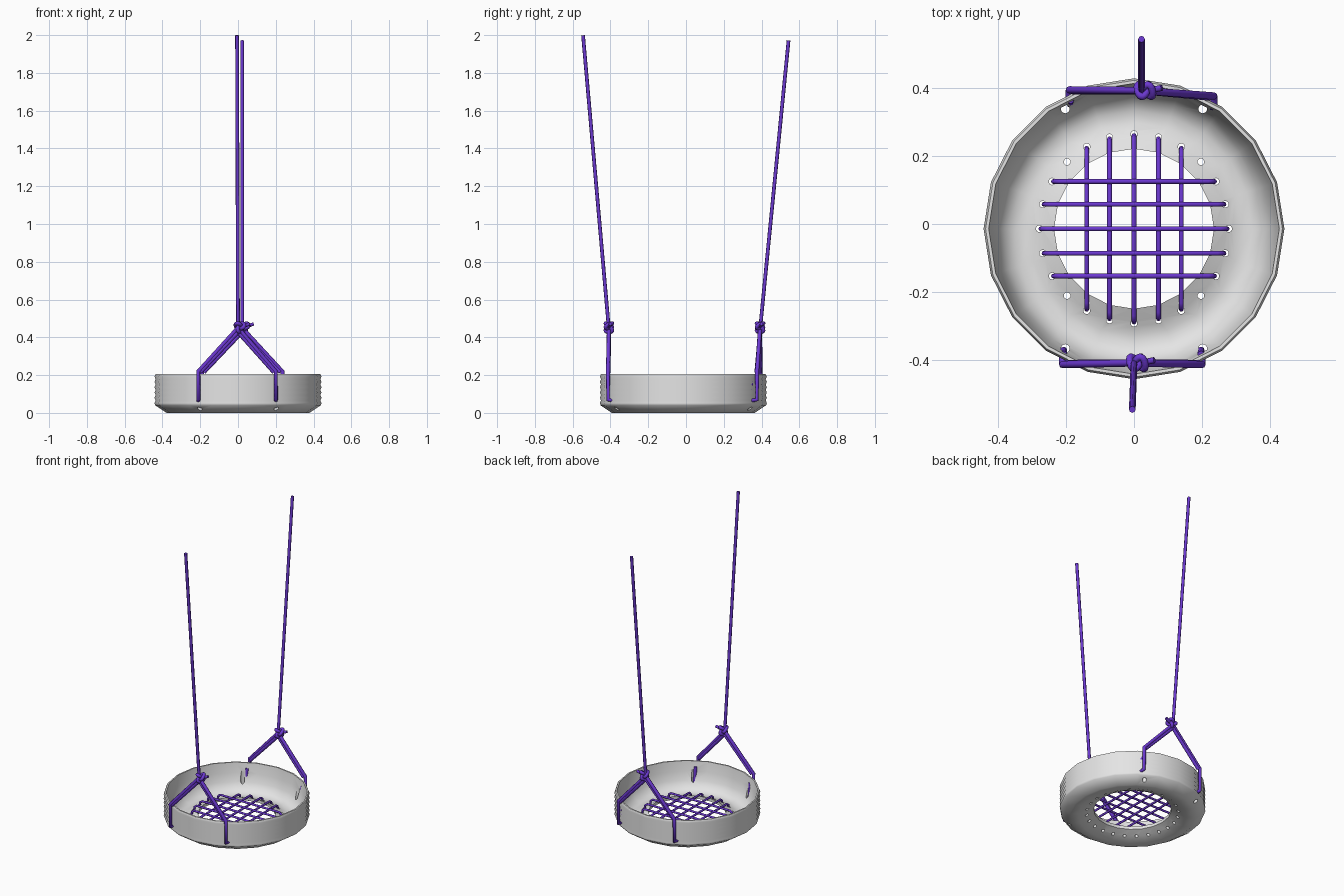
import bpy, bmesh, math
from mathutils import Vector

if "Cube" in bpy.data.objects:
    bpy.data.objects.remove(bpy.data.objects["Cube"], do_unlink=True)

CY = -0.014          # centre of the tyre in y
SIDES = 20
HOLE_RING = 0.278    # radius of the ring of net holes


def material(name, colour):
    m = bpy.data.materials.new(name)
    m.use_nodes = True
    m.diffuse_color = (*colour, 1)
    bsdf = next(n for n in m.node_tree.nodes if n.type == 'BSDF_PRINCIPLED')
    bsdf.inputs["Base Color"].default_value = (*colour, 1)
    bsdf.inputs["Roughness"].default_value = 0.7
    return m


rubber = material("light grey rubber", (0.78, 0.78, 0.78))
purple = material("purple rope", (0.15, 0.04, 0.64))


def mesh_object(name, bm, mat=None):
    me = bpy.data.meshes.new(name)
    bm.to_mesh(me)
    bm.free()
    ob = bpy.data.objects.new(name, me)
    bpy.context.collection.objects.link(ob)
    if mat:
        me.materials.append(mat)
    return ob


def rope(name, paths, radius, cyclic=False):
    cu = bpy.data.curves.new(name, 'CURVE')
    cu.dimensions = '3D'
    cu.bevel_depth = radius
    cu.bevel_resolution = 2
    cu.use_fill_caps = True
    for pts in paths:
        sp = cu.splines.new('POLY')
        sp.points.add(len(pts) - 1)
        for p, co in zip(sp.points, pts):
            p.co = (*co, 1)
        sp.use_cyclic_u = cyclic
    cu.materials.append(purple)
    ob = bpy.data.objects.new(name, cu)
    bpy.context.collection.objects.link(ob)
    return ob


# Tyre shell: closed cross-section (radius, height) revolved round z
profile = [(0.235, 0.062), (0.275, 0.043), (0.312, 0.028), (0.347, 0.029),
           (0.38, 0.045), (0.403, 0.085), (0.418, 0.14), (0.427, 0.205),
           (0.436, 0.205), (0.442, 0.192)]
for i in reversed(range(5)):                      # shallow tread grooves
    z = 0.066 + 0.028 * i
    profile += [(0.436, z), (0.442, z - 0.014)]
profile += [(0.438, 0.04), (0.378, 0.0), (0.33, 0.002),
            (0.28, 0.02), (0.235, 0.042)]

bm = bmesh.new()
rings = []
for k in range(SIDES):
    a = math.tau * k / SIDES
    rings.append([bm.verts.new((r * math.cos(a), CY + r * math.sin(a), z))
                  for r, z in profile])
n = len(profile)
for k in range(SIDES):
    a, b = rings[k], rings[(k + 1) % SIDES]
    for j in range(n):
        bm.faces.new((a[j], b[j], b[(j + 1) % n], a[(j + 1) % n]))
bmesh.ops.recalc_face_normals(bm, faces=bm.faces)
tyre = mesh_object("tyre", bm, rubber)

# Holes through the sidewall
drill = bmesh.new()


def add_drill(x, y, r):
    made = bmesh.ops.create_cone(drill, cap_ends=True, segments=10,
                                 radius1=r, radius2=r, depth=0.3)
    bmesh.ops.translate(drill, verts=made["verts"], vec=(x, y, 0))


for k in range(24):
    a = math.tau * k / 24
    add_drill(HOLE_RING * math.cos(a), CY + HOLE_RING * math.sin(a), 0.01)
for sx in (-1, 1):
    for sy in (-1, 1):
        add_drill(0.202 * sx, CY + 0.352 * sy, 0.013)
cutter = mesh_object("hole_cutter", drill)
cutter.hide_render = True
mod = tyre.modifiers.new("holes", 'BOOLEAN')
mod.operation = 'DIFFERENCE'
mod.solver = 'EXACT'
mod.object = cutter
bpy.ops.object.select_all(action='DESELECT')
bpy.context.view_layer.objects.active = tyre
tyre.select_set(True)
bpy.ops.object.modifier_apply(modifier=mod.name)
bpy.data.objects.remove(cutter, do_unlink=True)
bpy.ops.object.shade_smooth_by_angle(angle=math.radians(52))

# Seat net: strands that dip into the holes at both ends
along_y, along_x = [], []
for k in range(-2, 3):
    a = math.radians(15 * k)
    off, end = HOLE_RING * math.sin(a), HOLE_RING * math.cos(a) - 0.004
    steps = [(-end, 0.035), (-end + 0.004, 0.06), (-end + 0.02, 0.071),
             (end - 0.02, 0.071), (end - 0.004, 0.06), (end, 0.035)]
    along_y.append([(off, CY + t, z - 0.003) for t, z in steps])
    along_x.append([(t, CY + off, z + 0.003) for t, z in steps])
rope("net_lengthwise", along_y, 0.007)
rope("net_crosswise", along_x, 0.007)


# Hanging ropes: doubled strands hooked through the wall, a knot, a long line
def hanger(side, inward, knot, top, feet):
    knot, top = Vector(knot), Vector(top)
    loops, inner_ends = [], []
    for x, y in feet:
        loops.append([knot + Vector((0, 0, 0.01)),
                      (x, y, 0.22), (x, y, 0.07),
                      (x, y + 0.03 * inward, 0.066)])
        loops.append([knot - Vector((0, 0, 0.012)),
                      (x * 0.95, y + 0.003 * inward, 0.215)])
        inner_ends.append([(x * 0.985, y + 0.042 * inward, 0.06),
                           (x * 0.985, y + 0.03 * inward, 0.17)])
    rope(side + "_hanger_loops", loops, 0.0108)
    rope(side + "_inner_rope_ends", inner_ends, 0.0105)
    rope(side + "_long_rope", [[knot, top]], 0.0098)
    # trefoil knot with a short loose tail
    centre = knot + Vector((0.01, 0, 0.015))
    pts = []
    for i in range(36):
        t = math.tau * i / 36
        pts.append(centre + Vector((
            0.0085 * (math.sin(t) + 2 * math.sin(2 * t)),
            0.018 * -math.sin(3 * t),
            0.0095 * (math.cos(t) - 2 * math.cos(2 * t)))))
    rope(side + "_knot", [pts], 0.0105, cyclic=True)
    rope(side + "_knot_tail", [[centre, centre + Vector((0.03, 0.004, 0.008)),
                                centre + Vector((0.05, 0.008, 0.016))]], 0.009)


hanger("front", 1, (0.0, -0.408, 0.44), (-0.005, -0.545, 1.999),
       [(-0.21, -0.413), (0.2, -0.413)])
hanger("back", -1, (0.022, 0.392, 0.44), (0.022, 0.543, 1.972),
       [(-0.19, 0.394), (0.235, 0.376)])
